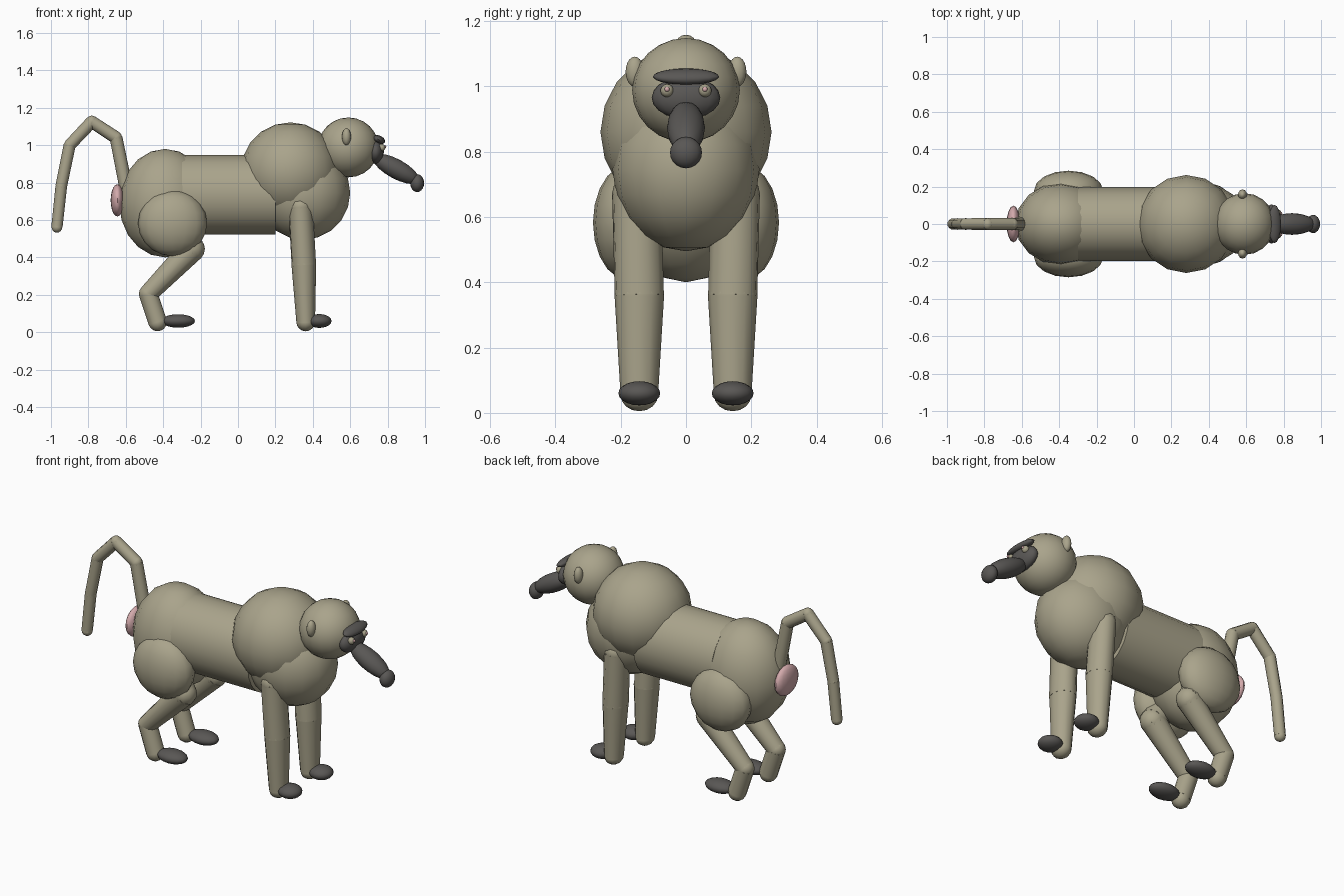
import bpy, bmesh
from mathutils import Vector, Matrix

cube = bpy.data.objects.get("Cube")
if cube:
    bpy.data.objects.remove(cube)


def material(name, rgb):
    m = bpy.data.materials.new(name)
    m.use_nodes = True
    m.diffuse_color = (*rgb, 1)
    bsdf = m.node_tree.nodes["Principled BSDF"]
    bsdf.inputs["Base Color"].default_value = (*rgb, 1)
    bsdf.inputs["Roughness"].default_value = 0.9
    return m


FUR = material("olive_fur", (0.40, 0.37, 0.26))
DARK = material("dark_skin", (0.10, 0.095, 0.09))
PINK = material("pink_skin", (0.65, 0.40, 0.41))


def finish(name, bm, mat):
    mesh = bpy.data.meshes.new(name)
    bm.to_mesh(mesh)
    bm.free()
    mesh.materials.append(mat)
    obj = bpy.data.objects.new(name, mesh)
    bpy.context.collection.objects.link(obj)
    bpy.ops.object.select_all(action='DESELECT')
    obj.select_set(True)
    bpy.context.view_layer.objects.active = obj
    bpy.ops.object.shade_smooth_by_angle(angle=0.9)
    return obj


def ball(name, centre, radii, mat, pitch=0.0, segments=16, rings=10):
    """Ellipsoid, optionally pitched about the y axis."""
    bm = bmesh.new()
    matrix = (Matrix.Translation(centre) @ Matrix.Rotation(pitch, 4, 'Y')
              @ Matrix.Diagonal((*radii, 1)))
    bmesh.ops.create_uvsphere(bm, u_segments=segments, v_segments=rings, radius=1, matrix=matrix)
    return finish(name, bm, mat)


def limb(name, joints, mat, sides=12, width=1.0):
    """Chain of tapered tubes with a ball at each joint; joints are (point, radius)."""
    bm = bmesh.new()
    for (a, ra), (b, rb) in zip(joints, joints[1:]):
        a, b = Vector(a), Vector(b)
        turn = (b - a).to_track_quat('Z', 'Y').to_matrix().to_4x4()
        bmesh.ops.create_cone(bm, cap_ends=True, segments=sides, radius1=ra, radius2=rb,
                              depth=(b - a).length,
                              matrix=Matrix.Translation((a + b) / 2) @ turn)
    for p, r in joints:
        bmesh.ops.create_uvsphere(bm, u_segments=sides, v_segments=8, radius=r,
                                  matrix=Matrix.Translation(p))
    # Widen sideways about the limb's own centre line
    mid = joints[-1][0][1]
    for v in bm.verts:
        v.co.y = mid + (v.co.y - mid) * width
    return finish(name, bm, mat)


# Torso
ball("rump", (-0.39, 0, 0.69), (0.245, 0.22, 0.29), FUR)
ball("chest", (0.35, 0, 0.745), (0.25, 0.225, 0.25), FUR)
ball("shoulder_mantle", (0.28, 0, 0.86), (0.265, 0.262, 0.262), FUR)
bm = bmesh.new()
bmesh.ops.create_cone(bm, cap_ends=True, segments=20, radius1=1, radius2=1, depth=1,
                      matrix=Matrix.Translation((-0.05, 0, 0.735))
                      @ Matrix.Diagonal((0.5, 0.197, 0.212, 1))
                      @ Matrix.Rotation(1.5708, 4, 'Y'))
finish("belly", bm, FUR)

# Head
ball("head", (0.59, 0, 0.988), (0.162, 0.165, 0.16), FUR, segments=20, rings=12)
ball("face", (0.735, 0, 0.965), (0.045, 0.105, 0.065), DARK)
ball("brow", (0.752, 0, 1.03), (0.036, 0.102, 0.022), DARK, pitch=0.4)
ball("muzzle", (0.845, 0, 0.873), (0.14, 0.058, 0.052), DARK, pitch=0.5)
ball("nose", (0.958, 0, 0.797), (0.037, 0.049, 0.048), DARK)

# Seat pad
ball("seat_pad", (-0.645, 0, 0.705), (0.036, 0.098, 0.086), PINK)

# Tail
limb("tail", [((-0.6, 0, 0.78), 0.036), ((-0.652, 0, 1.04), 0.034), ((-0.782, 0, 1.125), 0.033),
              ((-0.9, 0, 1.0), 0.032), ((-0.945, 0, 0.78), 0.031), ((-0.968, 0, 0.562), 0.03)],
     FUR, sides=10)

# Paired parts
for side, s in (("left", 1), ("right", -1)):
    ball(f"{side}_ear", (0.58, s * 0.157, 1.045), (0.024, 0.028, 0.046), FUR, segments=12)
    ball(f"{side}_eye", (0.768, s * 0.058, 0.987), (0.02, 0.02, 0.02), FUR, segments=12)
    ball(f"{side}_pupil", (0.785, s * 0.058, 0.991), (0.008, 0.008, 0.008), PINK, segments=8, rings=6)
    y = s * 0.143
    limb(f"{side}_arm", [((0.335, s * 0.15, 0.67), 0.066), ((0.352, y, 0.36), 0.066),
                         ((0.362, y, 0.055), 0.05)], FUR, width=1.15)
    ball(f"{side}_hand", (0.435, y, 0.06), (0.065, 0.064, 0.037), DARK)
    ball(f"{side}_thigh", (-0.35, s * 0.178, 0.583), (0.185, 0.107, 0.176), FUR)
    limb(f"{side}_leg", [((-0.34, s * 0.15, 0.57), 0.08), ((-0.245, y, 0.445), 0.068),
                         ((-0.48, y, 0.205), 0.05), ((-0.43, y, 0.055), 0.05)], FUR)
    ball(f"{side}_foot", (-0.32, y, 0.06), (0.09, 0.06, 0.036), DARK)
